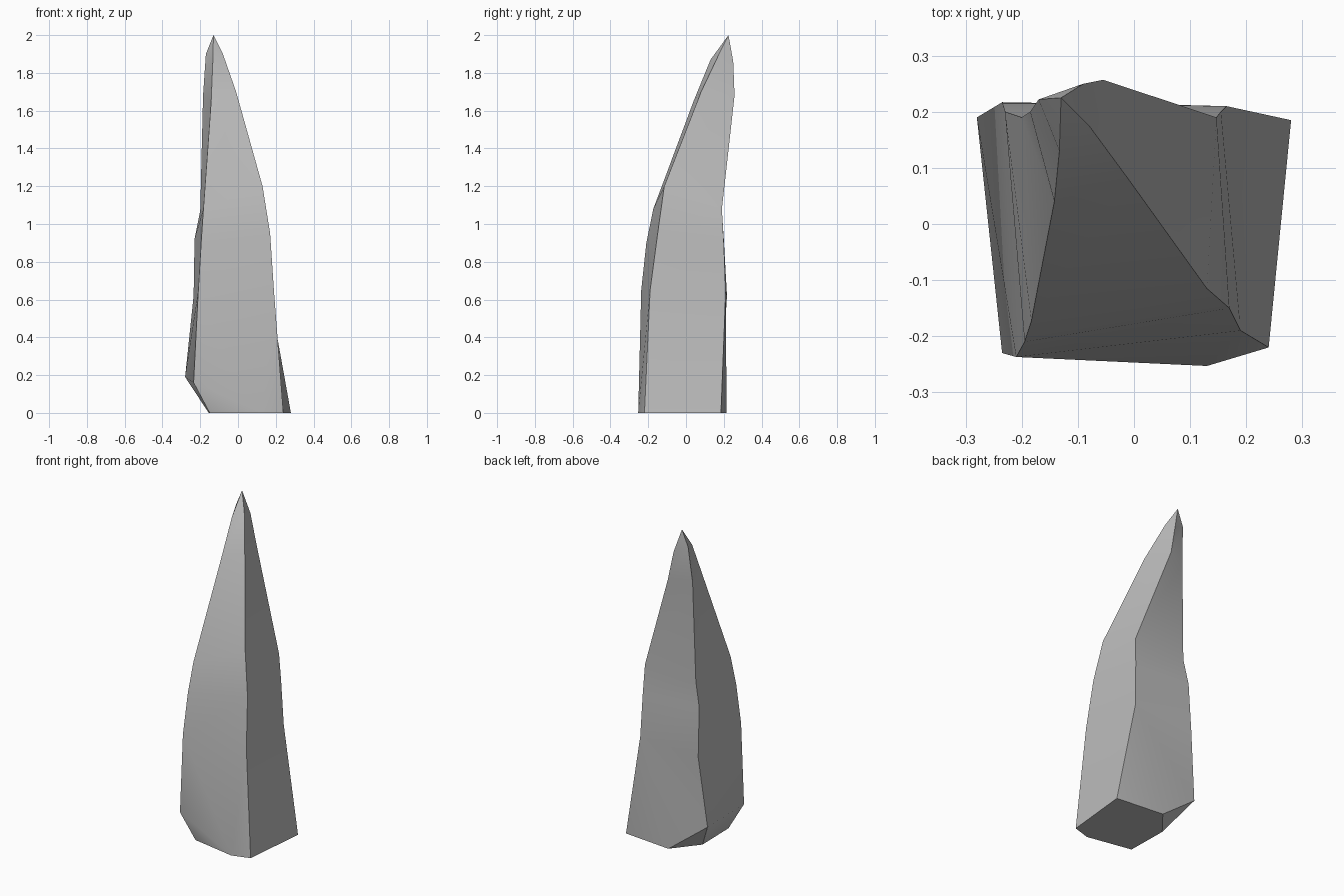
import bpy
import bmesh
import math

default_cube = bpy.data.objects.get("Cube")
if default_cube:
    bpy.data.objects.remove(default_cube, do_unlink=True)


def make_material(name, grey):
    material = bpy.data.materials.new(name)
    material.use_nodes = True
    colour = (grey, grey, grey, 1)
    material.diffuse_color = colour
    material.node_tree.nodes["Principled BSDF"].inputs["Base Color"].default_value = colour
    return material


# Four ridges of the leaning spire, each running from the foot up to the tip
ridge_points = {
    "front_left": [(.24, -.22, 0), (.19, -.19, .65), (.17, -.15, .95),
                   (.13, -.115, 1.2), (-.01, .08, 1.7), (-.08, .175, 1.9)],
    "back_left": [(.28, .185, 0), (.165, .21, .64), (.155, .2, .9),
                  (.147, .19, 1.08), (-.055, .257, 1.68), (-.09, .25, 1.86)],
    "back_right": [(-.28, .19, .19), (-.235, .217, .62), (-.23, .2, .92),
                   (-.2, .19, 1.07), (-.185, .2, 1.68), (-.17, .222, 1.9)],
    "front_right": [(-.235, -.23, .16), (-.21, -.237, .65), (-.195, -.21, .9),
                    (-.183, -.173, 1.08), (-.142, .04, 1.65), (-.133, .13, 1.87)],
}

bm = bmesh.new()
ridges = [[bm.verts.new(p) for p in points] for points in ridge_points.values()]
tip = bm.verts.new((-.13, .225, 2))

# Extra corners of the flat, chipped foot
foot_front = bm.verts.new((.13, -.253, 0))
foot_back = bm.verts.new((-.03, .215, 0))
chip_front = bm.verts.new((-.15, -.2, 0))
chip_back = bm.verts.new((-.155, .06, 0))

# Walls between neighbouring ridges, closed at the tip
for i, ridge in enumerate(ridges):
    neighbour = ridges[(i + 1) % len(ridges)]
    for k in range(1, len(ridge) - 1):
        bm.faces.new((ridge[k], neighbour[k], neighbour[k + 1], ridge[k + 1]))
    bm.faces.new((ridge[-1], neighbour[-1], tip))

# Lowest wall band, split where the foot is chipped away
(fl, fl_up), (bl, bl_up), (br, br_up), (fr, fr_up) = [r[:2] for r in ridges]
lower_faces = [
    (fl, bl, bl_up, fl_up),
    (bl, foot_back, bl_up), (foot_back, br, bl_up), (br, br_up, bl_up),
    (br, fr, fr_up, br_up),
    (fr, foot_front, fr_up), (foot_front, fl_up, fr_up), (foot_front, fl, fl_up),
    # Chipped underside
    (foot_back, chip_back, br), (chip_back, chip_front, fr, br),
    (chip_front, foot_front, fr),
    # Flat base
    (fl, foot_front, chip_front, chip_back, foot_back, bl),
]
for corners in lower_faces:
    bm.faces.new(corners)
bmesh.ops.recalc_face_normals(bm, faces=bm.faces)

mesh = bpy.data.meshes.new("rock_spire")
bm.to_mesh(mesh)
bm.free()
mesh.materials.append(make_material("stone grey", .5))
spire = bpy.data.objects.new("rock_spire", mesh)
bpy.context.collection.objects.link(spire)

# Soft wall shading with crisp ridges
bpy.context.view_layer.objects.active = spire
spire.select_set(True)
bpy.ops.object.shade_smooth_by_angle(angle=math.radians(35))
